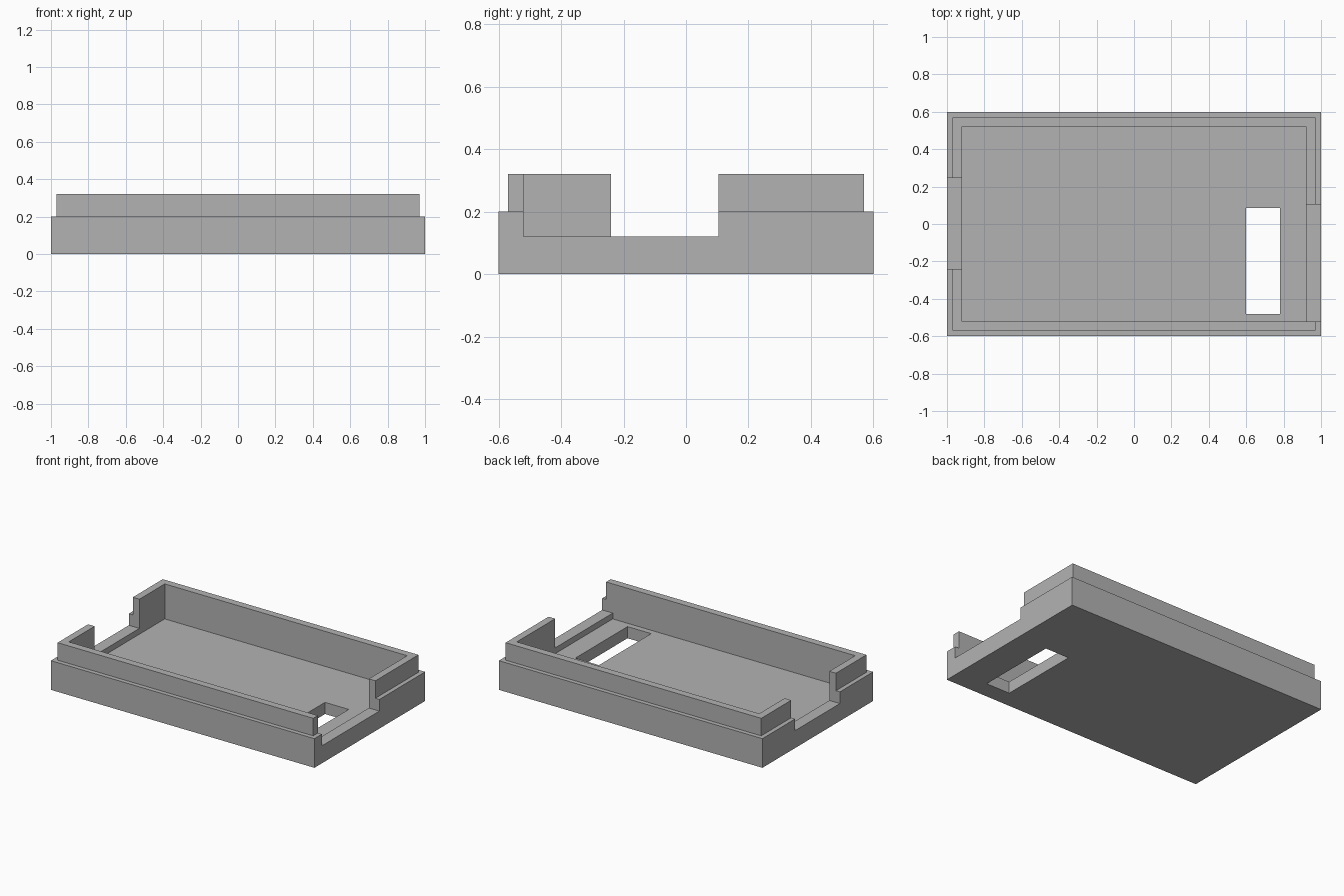
import bpy
import bmesh
from mathutils import Vector

if "Cube" in bpy.data.objects:
    bpy.data.objects.remove(bpy.data.objects["Cube"])

grey = bpy.data.materials.new("plain grey")
grey.use_nodes = True
colour = (0.45, 0.45, 0.45, 1)
grey.diffuse_color = colour
grey.node_tree.nodes["Principled BSDF"].inputs["Base Color"].default_value = colour


def box(bm, lo, hi):
    """Add a box between two corners."""
    lo, hi = Vector(lo), Vector(hi)
    verts = bmesh.ops.create_cube(bm, size=1)["verts"]
    for v in verts:
        v.co = (lo + hi) / 2 + v.co * (hi - lo)


def make_object(name, bm):
    mesh = bpy.data.meshes.new(name)
    bm.normal_update()
    bm.to_mesh(mesh)
    bm.free()
    mesh.materials.append(grey)
    obj = bpy.data.objects.new(name, mesh)
    bpy.context.collection.objects.link(obj)
    return obj


# Tray: base block, stepped lip, then hollow cavity, from one top face
bm = bmesh.new()
box(bm, (-1, -0.6, 0), (1, 0.6, 0.2))
bm.normal_update()
top = max(bm.faces, key=lambda f: f.calc_center_median().z)
for inset, rise in ((0.03, 0.12), (0.05, -0.24)):
    bmesh.ops.inset_region(bm, faces=[top], thickness=inset, use_even_offset=True)
    extruded = bmesh.ops.extrude_face_region(bm, geom=[top])["geom"]
    bmesh.ops.delete(bm, geom=[top], context="FACES_ONLY")
    top = next(g for g in extruded if isinstance(g, bmesh.types.BMFace))
    bmesh.ops.translate(bm, verts=top.verts[:], vec=(0, 0, rise))
    bm.normal_update()
bmesh.ops.recalc_face_normals(bm, faces=bm.faces[:])
tray = make_object("tray", bm)

# Openings: one notch in each end wall and a slot through the floor
openings = {
    "left_notch": ((0.85, -0.52, 0.12), (1.1, 0.104, 0.4)),
    "right_notch": ((-1.1, -0.24, 0.12), (-0.85, 0.245, 0.4)),
    "floor_slot": ((0.6, -0.48, -0.1), (0.78, 0.086, 0.1)),
}
cutters = []
for name, (lo, hi) in openings.items():
    bm = bmesh.new()
    box(bm, lo, hi)
    cutter = make_object(name + "_cutter", bm)
    cutter.hide_render = True
    cutters.append(cutter)
    cut = tray.modifiers.new(name, "BOOLEAN")
    cut.operation = "DIFFERENCE"
    cut.solver = "EXACT"
    cut.object = cutter

# Bake the cuts and discard the cutters
graph = bpy.context.evaluated_depsgraph_get()
cut_mesh = bpy.data.meshes.new_from_object(tray.evaluated_get(graph))
tray.modifiers.clear()
tray.data = cut_mesh
for cutter in cutters:
    bpy.data.objects.remove(cutter)
